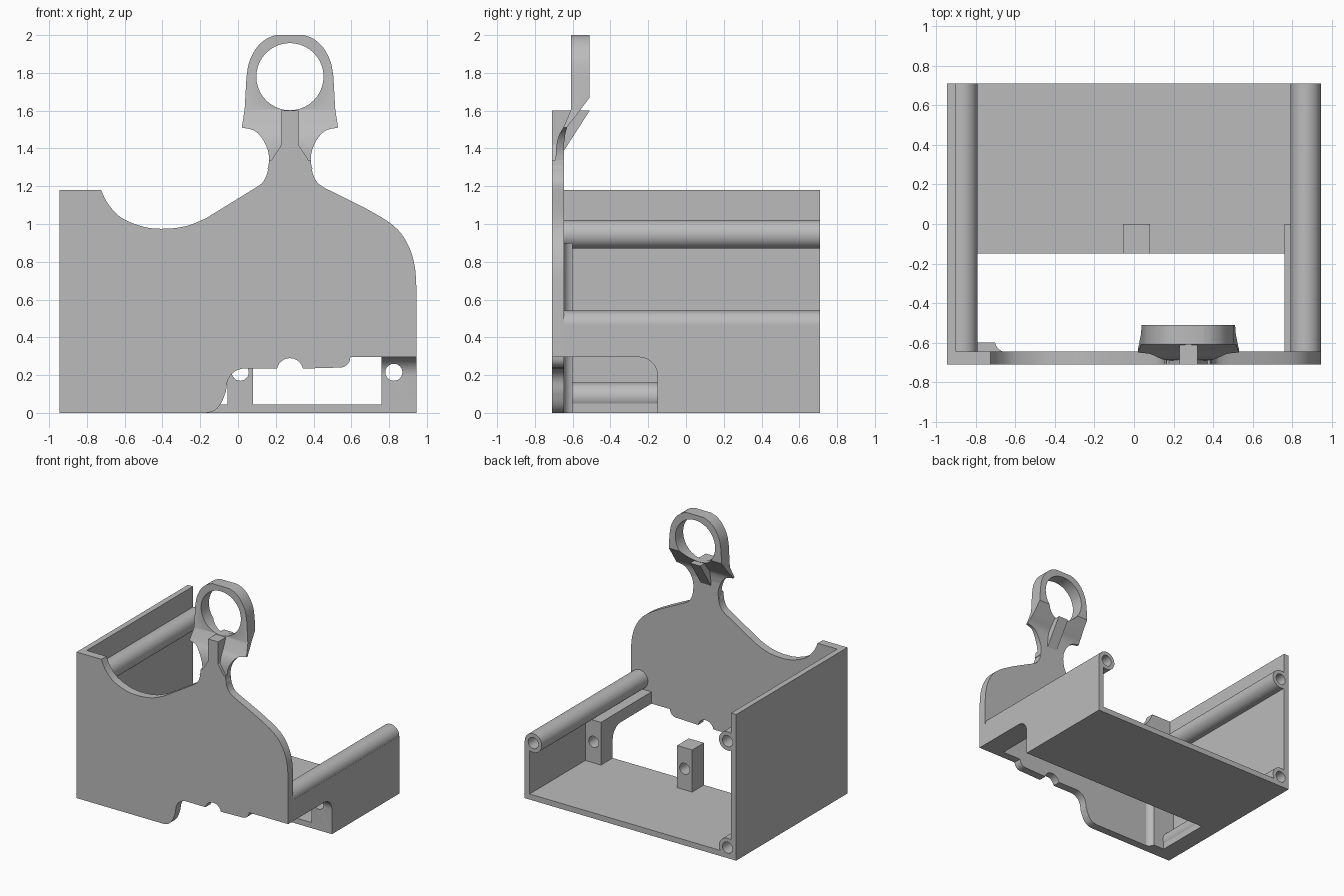
import bpy, bmesh, math
from mathutils import Vector

if "Cube" in bpy.data.objects:
    bpy.data.objects.remove(bpy.data.objects["Cube"])

grey = bpy.data.materials.new("plain_grey")
grey.use_nodes = True
COLOUR = (0.5, 0.5, 0.5, 1)
grey.diffuse_color = COLOUR
grey.node_tree.nodes["Principled BSDF"].inputs["Base Color"].default_value = COLOUR

BACK, FRONT, INNER = 0.71, -0.71, -0.645   # rear end, plate front, plate rear
SIDE, WALL = 0.945, 0.045                  # half width, wall thickness
MID = 0.275                                # centre line of the ring head


def extrude(name, points, axis, start, end):
    """Prism from a 2D outline: (y, z) along x, (x, z) along y, (x, y) along z."""
    place = {"x": lambda a, b, c: (c, a, b),
             "y": lambda a, b, c: (a, c, b),
             "z": lambda a, b, c: (a, b, c)}[axis]
    bm = bmesh.new()
    face = bm.faces.new([bm.verts.new(place(a, b, start)) for a, b in points])
    new = bmesh.ops.extrude_face_region(bm, geom=[face])["geom"]
    move = Vector(place(0, 0, end - start))
    bmesh.ops.translate(bm, vec=move, verts=[g for g in new if isinstance(g, bmesh.types.BMVert)])
    bmesh.ops.recalc_face_normals(bm, faces=bm.faces)
    mesh = bpy.data.meshes.new(name)
    bm.to_mesh(mesh)
    bm.free()
    mesh.materials.append(grey)
    obj = bpy.data.objects.new(name, mesh)
    bpy.context.collection.objects.link(obj)
    return obj


def box(name, x0, x1, y0, y1, z0, z1):
    return extrude(name, [(x0, y0), (x1, y0), (x1, y1), (x0, y1)], "z", z0, z1)


def arc(cx, cy, r, a0, a1, n=12):
    angles = [math.radians(a0 + (a1 - a0) * i / n) for i in range(n + 1)]
    return [(cx + r * math.cos(a), cy + r * math.sin(a)) for a in angles]


def rod(name, x, z, r, y0, y1):
    return extrude(name, arc(x, z, r, 0, 360, 40)[:-1], "y", y0, y1)


def spline(pts, n=5):
    """Smooth curve through the points."""
    p = [Vector(q) for q in [pts[0], *pts, pts[-1]]]
    out = []
    for a, b, c, d in zip(p, p[1:], p[2:], p[3:]):
        for i in range(n):
            t = i / n
            q = 0.5 * (2 * b + (c - a) * t + (2 * a - 5 * b + 4 * c - d) * t * t
                       + (3 * b - a - 3 * c + d) * t ** 3)
            out.append(tuple(q))
    return out + [pts[-1]]


def mirror(points):
    return [(2 * MID - x, z) for x, z in reversed(points)]


def combine(obj, other, operation="DIFFERENCE"):
    mod = obj.modifiers.new("cut", "BOOLEAN")
    mod.operation, mod.solver, mod.object = operation, "EXACT", other
    bpy.context.view_layer.objects.active = obj
    bpy.ops.object.modifier_apply(modifier=mod.name)
    bpy.data.objects.remove(other)


# Front plate with scoop, shoulders and cut lower edge
neck = spline([(0.09, 1.19), (0.13, 1.22), (0.155, 1.27), (0.165, 1.34)])
scoop = spline([(-0.725, 1.18), (-0.69, 1.11), (-0.62, 1.035), (-0.5, 0.985),
                (-0.385, 0.975), (-0.27, 0.99), (-0.17, 1.03)])
shoulder = spline([(0.46, 1.19), (0.69, 1.075), (0.83, 0.985), (0.9, 0.89),
                   (0.935, 0.78), (SIDE, 0.65)])
lower = (arc(0.54, 0.295, 0.055, 0, -90, 6) + arc(MID, 0.22, 0.07, 12, 168)
         + arc(0.035, 0.14, 0.095, 90, 180, 8)
         + spline([(-0.065, 0.11), (-0.09, 0.05), (-0.125, 0.012), (-0.17, 0)]))
outline = ([(-SIDE, 0), (-SIDE, 1.18)] + scoop + neck + mirror(neck)[:-1]
           + shoulder + [(SIDE, 0.295)] + lower)
extrude("front_plate", outline, "y", FRONT, INNER)

# Ring head on a neck that bends backwards
flank = (spline([(0.165, 1.34), (0.158, 1.39), (0.13, 1.45), (0.085, 1.495), (0.02, 1.51)])
         + [(0.035, 1.605)]
         + spline([(0.045, 1.78), (0.06, 1.86), (0.1, 1.935), (0.15, 1.98), (0.2, 2)]))
bend = (spline([(FRONT, 1.3), (-0.692, 1.33), (-0.687, 1.41), (-0.672, 1.47),
                (-0.645, 1.52), (-0.61, 1.605)])
        + [(-0.61, 2.05), (-0.51, 2.05)]
        + spline([(-0.51, 1.67), (-0.585, 1.57), (-0.63, 1.51), (INNER, 1.43)])
        + [(INNER, 1.2), (FRONT, 1.2)])
head = extrude("ring_head", [(0.165, 1.27)] + flank + mirror(flank)
               + [(2 * MID - 0.165, 1.27)], "y", -0.8, -0.4)
combine(head, extrude("bend_shape", bend, "x", -0.1, 0.7), "INTERSECT")
combine(head, rod("ring_bore", MID, 1.78, 0.178, -0.9, -0.3))

# Stiffening rib through the neck, flared at its foot
extrude("neck_rib", [(FRONT, 1.3), (FRONT, 1.6), (-0.51, 1.6), (INNER, 1.39), (INNER, 1.3)],
        "x", MID - 0.045, MID + 0.045)
flare = [(0.155, 1.29), (0.165, 1.32), (0.23, 1.42)]
extrude("rib_foot", flare + mirror(flare), "y", FRONT, -0.66)

# Floor and tall side wall
box("floor", -SIDE, SIDE, -0.15, BACK, 0, WALL)
box("right_wall", -SIDE, -SIDE + WALL, FRONT, BACK, 0, 1.18)
box("corner_strip", -SIDE, -0.8, INNER, BACK, 0, 0.05)

# Low side wall and inner beam, sharing one rounded opening
opening = arc(-0.25, 0.195, 0.1, 0, 90, 10)
extrude("left_wall", [(BACK, 0), (-0.15, 0)] + opening
        + [(FRONT, 0.295), (FRONT, 0.465), (BACK, 0.465)], "x", SIDE - WALL, SIDE)
beam = extrude("left_beam", [(0, 0), (-0.15, 0)] + opening
               + [(INNER, 0.295), (INNER, 0.39), (0, 0.39)], "x", 0.76, SIDE)
combine(beam, rod("beam_bore", 0.825, 0.215, 0.045, -0.3, 0.1))

# Centre post with its hole
post = box("centre_post", -0.055, 0.08, -0.15, 0, 0, 0.385)
combine(post, rod("post_bore", 0.012, 0.215, 0.045, -0.3, 0.1))

# Upright thickening behind the plate, with a hollow curved edge
extrude("plate_thickening", [(-SIDE, INNER), (-SIDE, -0.6), (-0.71, -0.6)]
        + arc(-0.645, -0.59, 0.058, 190, 270, 8), "z", 0, 0.9)

# Hollow tubes running front to back
for name, x, z in (("upper_right_tube", -0.868, 0.945),
                   ("lower_right_tube", -0.868, 0.085),
                   ("left_tube", 0.868, 0.465)):
    tube = rod(name, x, z, 0.076, INNER, BACK)
    combine(tube, rod("tube_bore", x, z, 0.045, 0.3, 0.8))

# The low parts of the wall and floor give way to the tube holes
for wall, x, z in (("right_wall", -0.868, 0.945), ("right_wall", -0.868, 0.085),
                   ("left_wall", 0.868, 0.465), ("floor", -0.868, 0.085),
                   ("corner_strip", -0.868, 0.085)):
    combine(bpy.data.objects[wall], rod("clearance", x, z, 0.045, 0.3, 0.8))

# Smooth the curved surfaces and keep the edges crisp
bpy.ops.object.select_all(action="DESELECT")
for obj in bpy.context.scene.objects:
    if obj.type == "MESH":
        obj.select_set(True)
        bpy.context.view_layer.objects.active = obj
bpy.ops.object.shade_smooth_by_angle(angle=math.radians(30))
